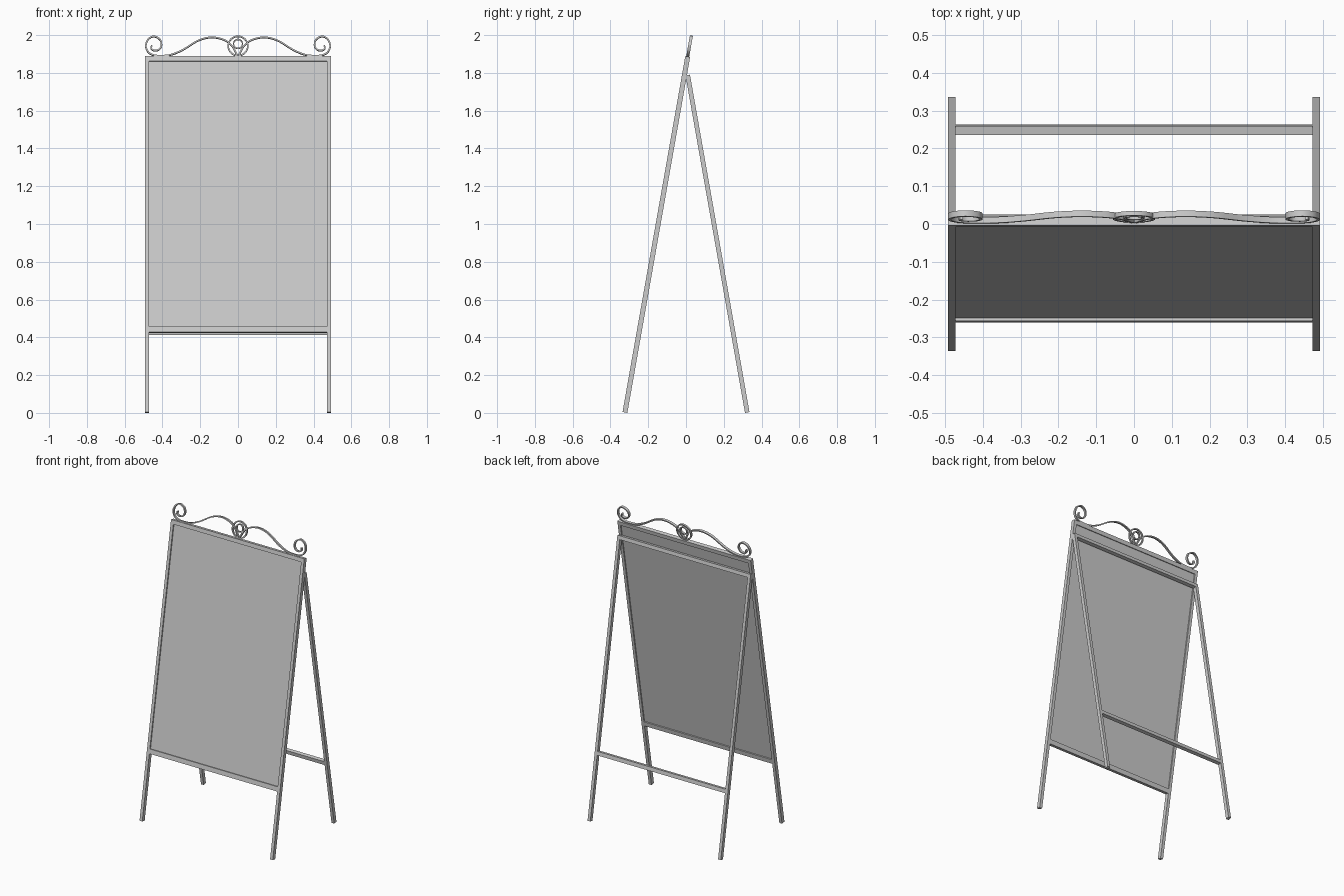
import bpy, bmesh
from math import radians, sin, cos, pi
from mathutils import Matrix, Vector

if "Cube" in bpy.data.objects:
    bpy.data.objects.remove(bpy.data.objects["Cube"])

LEAN = radians(10)
FRONT = Matrix.Translation((0, -0.336, 0.0046)) @ Matrix.Rotation(-LEAN, 4, 'X')
BACK = Matrix.Translation((0, 0.336, 0.0042)) @ Matrix.Rotation(LEAN, 4, 'X')


def finish(bm, name, frame):
    bmesh.ops.recalc_face_normals(bm, faces=bm.faces)
    mesh = bpy.data.meshes.new(name)
    bm.to_mesh(mesh)
    bm.free()
    obj = bpy.data.objects.new(name, mesh)
    obj.matrix_world = frame
    bpy.context.collection.objects.link(obj)
    return obj


def box(name, frame, lo, hi):
    """Box between two corners in the leaning frame's own axes."""
    lo, hi = Vector(lo), Vector(hi)
    bm = bmesh.new()
    bmesh.ops.create_cube(bm, size=1)
    bmesh.ops.scale(bm, vec=hi - lo, verts=bm.verts)
    bmesh.ops.translate(bm, vec=(lo + hi) / 2, verts=bm.verts)
    return finish(bm, name, frame)


def smooth_path(pts, steps=7):
    """Catmull-Rom curve through the points."""
    p = [Vector(q) for q in pts]
    p = [2 * p[0] - p[1]] + p + [2 * p[-1] - p[-2]]
    out = []
    for a, b, c, d in zip(p, p[1:], p[2:], p[3:]):
        for i in range(steps):
            t = i / steps
            out.append(0.5 * (2 * b + (c - a) * t + (2 * a - 5 * b + 4 * c - d) * t * t
                              + (3 * b - a - 3 * c + d) * t ** 3))
    return out + [p[-2]]


def ribbon(name, path, y0, y1, thick, closed=False):
    """Flat iron bar bent along a path in the front frame plane."""
    bm = bmesh.new()
    n = len(path)
    rings = []
    for i, p in enumerate(path):
        a = path[i - 1] if closed or i else p
        b = path[(i + 1) % n] if closed or i < n - 1 else p
        t = (b - a).normalized()
        off = Vector((-t.y, t.x)) * thick / 2
        rings.append([bm.verts.new((q.x, y, q.y)) for q, y in
                      ((p + off, y0), (p + off, y1), (p - off, y1), (p - off, y0))])
    for i in range(n if closed else n - 1):
        r, s = rings[i], rings[(i + 1) % n]
        for k in range(4):
            bm.faces.new((r[k], r[(k + 1) % 4], s[(k + 1) % 4], s[k]))
    if not closed:
        bm.faces.new(rings[0])
        bm.faces.new(rings[-1])
    obj = finish(bm, name, FRONT)
    bpy.ops.object.select_all(action='DESELECT')
    obj.select_set(True)
    bpy.context.view_layer.objects.active = obj
    bpy.ops.object.shade_smooth_by_angle(angle=radians(40))


def circle(cx, cz, r, n):
    return [Vector((cx + r * cos(2 * pi * i / n), cz + r * sin(2 * pi * i / n))) for i in range(n)]


X0, X1 = 0.472, 0.492      # inner and outer faces of the legs
TOP = 1.913                # length of the front legs
D = 0.026                  # front bar depth

# Legs
for side, s in (("left", -1), ("right", 1)):
    xa, xb = sorted((s * X0, s * X1))
    box("front_leg_" + side, FRONT, (xa, 0, 0), (xb, D, TOP))
    box("back_leg_" + side, BACK, (xa, -0.024, 0), (xb, 0, 1.814))

# Front rails and sign panel
box("front_top_rail", FRONT, (-X0, 0, 1.887), (X0, D, TOP))
box("front_bottom_rail", FRONT, (-X0, 0, 0.43), (X0, D, 0.46))
box("sign_panel", FRONT, (-X0, 0.008, 0.455), (X0, 0.019, 1.89))

# Back rails
box("back_top_rail", BACK, (-X0, -0.024, 1.79), (X0, 0, 1.814))
box("back_bottom_rail", BACK, (-X0, -0.024, 0.42), (X0, 0, 0.445))

# Wrought scrollwork on top: wave running into a curled end
SCROLL = [(0.004, 0.006), (0.016, 0.03), (0.036, 0.062), (0.075, 0.09), (0.14, 0.103),
          (0.21, 0.086), (0.29, 0.037), (0.35, 0.011), (0.40, 0.004), (0.445, 0.007),
          (0.474, 0.023), (0.488, 0.056), (0.476, 0.092), (0.446, 0.108), (0.414, 0.092),
          (0.405, 0.062), (0.418, 0.038), (0.442, 0.032), (0.459, 0.043), (0.457, 0.06)]
for side, s in (("left", -1), ("right", 1)):
    path = smooth_path([(s * x, TOP + z) for x, z in SCROLL])
    ribbon("scroll_" + side, path, 0.005, 0.021, 0.008)

# Centre rings
ribbon("centre_ring_outer", circle(0, TOP + 0.057, 0.052, 40), 0.007, 0.019, 0.008, True)
ribbon("centre_ring_inner", circle(0, TOP + 0.068, 0.024, 28), 0.007, 0.019, 0.007, True)
